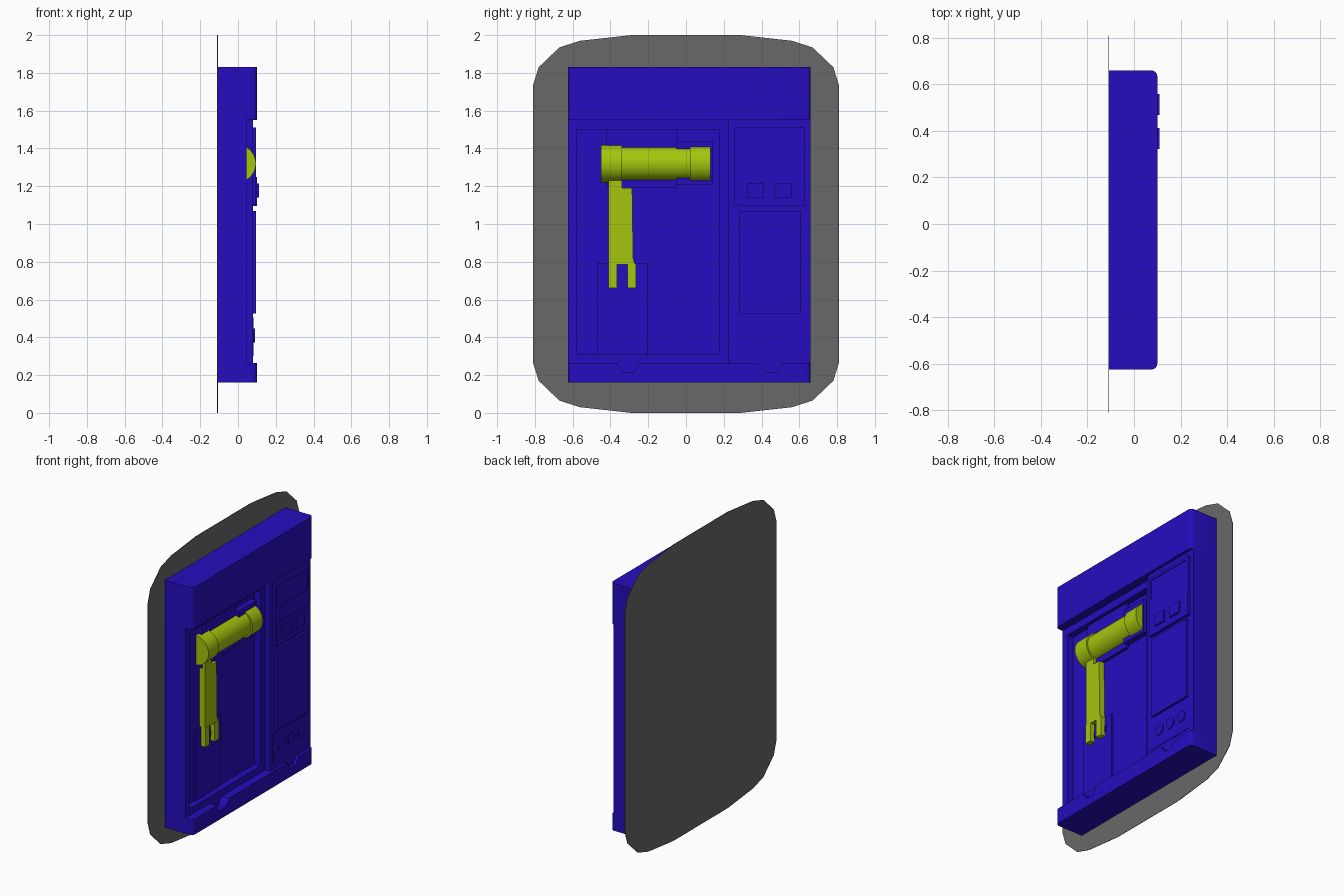
import bpy, bmesh, math
from mathutils import Vector, Matrix

cube = bpy.data.objects.get("Cube")
if cube:
    bpy.data.objects.remove(cube, do_unlink=True)


def material(name, rgb):
    m = bpy.data.materials.new(name)
    m.use_nodes = True
    m.diffuse_color = (*rgb, 1)
    m.node_tree.nodes["Principled BSDF"].inputs["Base Color"].default_value = (*rgb, 1)
    return m


BLUE = material("cabinet blue", (0.018, 0.004, 0.52))
LIME = material("lime", (0.37, 0.56, 0.004))
GREY = material("backing grey", (0.14, 0.14, 0.14))


def finish(name, bm, mat):
    bmesh.ops.recalc_face_normals(bm, faces=bm.faces[:])
    me = bpy.data.meshes.new(name)
    bm.to_mesh(me)
    bm.free()
    me.materials.append(mat)
    ob = bpy.data.objects.new(name, me)
    bpy.context.collection.objects.link(ob)
    return ob


def prism(name, points, vec, mat):
    """Extrude a closed polygon along a vector."""
    bm = bmesh.new()
    face = bm.faces.new([bm.verts.new(p) for p in points])
    ext = bmesh.ops.extrude_face_region(bm, geom=[face])
    moved = [v for v in ext["geom"] if isinstance(v, bmesh.types.BMVert)]
    bmesh.ops.translate(bm, verts=moved, vec=Vector(vec))
    return finish(name, bm, mat)


def side_prism(name, yz, x0, x1, mat=BLUE):
    return prism(name, [(x0, y, z) for y, z in yz], (x1 - x0, 0, 0), mat)


def box(name, x0, x1, y0, y1, z0, z1, mat=BLUE):
    return side_prism(name, [(y0, z0), (y1, z0), (y1, z1), (y0, z1)], x0, x1, mat)


def smooth(ob):
    bpy.ops.object.select_all(action='DESELECT')
    ob.select_set(True)
    bpy.context.view_layer.objects.active = ob
    bpy.ops.object.shade_smooth_by_angle(angle=math.radians(35))


def cylinder(name, centre, radius, length, axis, mat, sides=32):
    bm = bmesh.new()
    rot = Matrix.Rotation(math.pi / 2, 4, 'X' if axis == 'Y' else 'Y')
    bmesh.ops.create_cone(bm, cap_ends=True, segments=sides, radius1=radius,
                          radius2=radius, depth=length,
                          matrix=Matrix.Translation(centre) @ rot)
    ob = finish(name, bm, mat)
    smooth(ob)
    return ob


BACK, FLOOR, RIM, PANEL, FRONT = -0.107, 0.0, 0.045, 0.08, 0.1
LEFT, RIGHT = -0.625, 0.66


def band(name, z0, z1):
    """Full-depth band whose front vertical edges are rounded."""
    r = 0.025
    pts = [(BACK, RIGHT, z0), (BACK, LEFT, z0)]
    for cy, start in ((LEFT + r, -90), (RIGHT - r, 0)):
        for i in range(6):
            a = math.radians(start + i * 18)
            pts.append((FRONT - r + r * math.cos(a), cy + r * math.sin(a), z0))
    ob = prism(name, pts, (0, 0, z1 - z0), BLUE)
    smooth(ob)
    return ob


# Backing sheet with chamfered corners
quarter = [(0.29, 1), (0.56, 0.97), (0.67, 0.935), (0.78, 0.83), (0.81, 0.735)]
half = quarter + [(y, -z) for y, z in reversed(quarter)]
outline = half + [(-y, -z) for y, z in half]
side_prism("backing_sheet", [(y, z + 1) for y, z in outline], -0.11, BACK, GREY)

# Cabinet shell
band("top_band", 1.55, 1.83)
bottom = band("bottom_band", 0.16, 0.265)
box("cabinet_back", BACK, FLOOR, LEFT, RIGHT, 0.265, 1.55)
box("frame_left", FLOOR, RIM, LEFT, -0.58, 0.265, 1.55)
box("frame_right", FLOOR, RIM, 0.175, 0.225, 0.265, 1.55)
box("frame_top", FLOOR, RIM, -0.58, 0.175, 1.5, 1.55)
box("frame_bottom", FLOOR, RIM, -0.58, 0.175, 0.265, 0.31)
box("control_column", FLOOR, PANEL, 0.225, RIGHT, 0.265, 1.55)

# Finger notches in the bottom band
for y, depth in ((-0.305, RIM), (0.445, PANEL)):
    cutter = side_prism("notch_cutter", [(y - 0.07, 0.275), (y - 0.03, 0.217),
                                         (y + 0.03, 0.217), (y + 0.07, 0.275)], depth, 0.2)
    cutter.hide_render = True
    mod = bottom.modifiers.new("notch", 'BOOLEAN')
    mod.operation = 'DIFFERENCE'
    mod.object = cutter
    bpy.context.view_layer.objects.active = bottom
    bpy.ops.object.modifier_apply(modifier=mod.name)
    bpy.data.objects.remove(cutter, do_unlink=True)

# Control column: display frame and screen
y0, y1 = 0.258, 0.63
box("display_frame_top", PANEL, 0.095, y0, y1, 1.49, 1.51)
box("display_frame_bottom", PANEL, 0.095, y0, y1, 1.25, 1.35)
box("display_frame_left", PANEL, 0.095, y0, 0.275, 1.1, 1.51)
box("display_frame_right", PANEL, 0.095, 0.61, y1, 1.25, 1.51)
box("display_screen", PANEL, 0.09, 0.275, 0.61, 1.35, 1.49)
box("switch_plate", PANEL, 0.1, 0.275, y1, 1.095, 1.25)
for y in (0.368, 0.513):
    box("square_switch", 0.1, 0.11, y - 0.045, y + 0.045, 1.14, 1.215)
box("lower_door", PANEL, 0.095, 0.28, 0.61, 0.525, 1.07)
box("knob_plate", PANEL, 0.083, 0.255, y1, 0.3, 0.505)
for y in (0.343, 0.447, 0.55):
    cylinder("round_knob", (0.083, y, 0.41), 0.037, 0.012, 'X', BLUE, 24)

# Recess: mounts behind the arm and the tray panel
box("arm_mount", FLOOR, 0.02, -0.42, -0.05, 1.19, 1.5)
box("shoulder_mount", FLOOR, 0.04, -0.05, 0.14, 1.21, 1.44)
box("tray_panel", FLOOR, 0.01, -0.47, -0.2, 0.31, 0.79)
box("tray_slot", 0.01, 0.015, -0.37, -0.25, 0.69, 0.73)

# Arm: horizontal tube with collars, hanging forearm and fork
for name, a, b, r in (("elbow_collar", -0.45, -0.34, 0.1), ("arm_tube", -0.34, 0.02, 0.09),
                      ("shoulder_collar", 0.02, 0.13, 0.1)):
    cylinder(name, (-0.005, (a + b) / 2, 1.32), r, b - a, 'Y', LIME)
side_prism("forearm", [(-0.41, 0.785), (-0.27, 0.785), (-0.28, 0.82), (-0.285, 1.19),
                       (-0.34, 1.19), (-0.34, 1.24), (-0.41, 1.24)], FLOOR, 0.04, LIME)
for a, b in ((-0.41, -0.365), (-0.31, -0.265)):
    box("fork_prong", FLOOR, 0.043, a, b, 0.66, 0.79, LIME)
